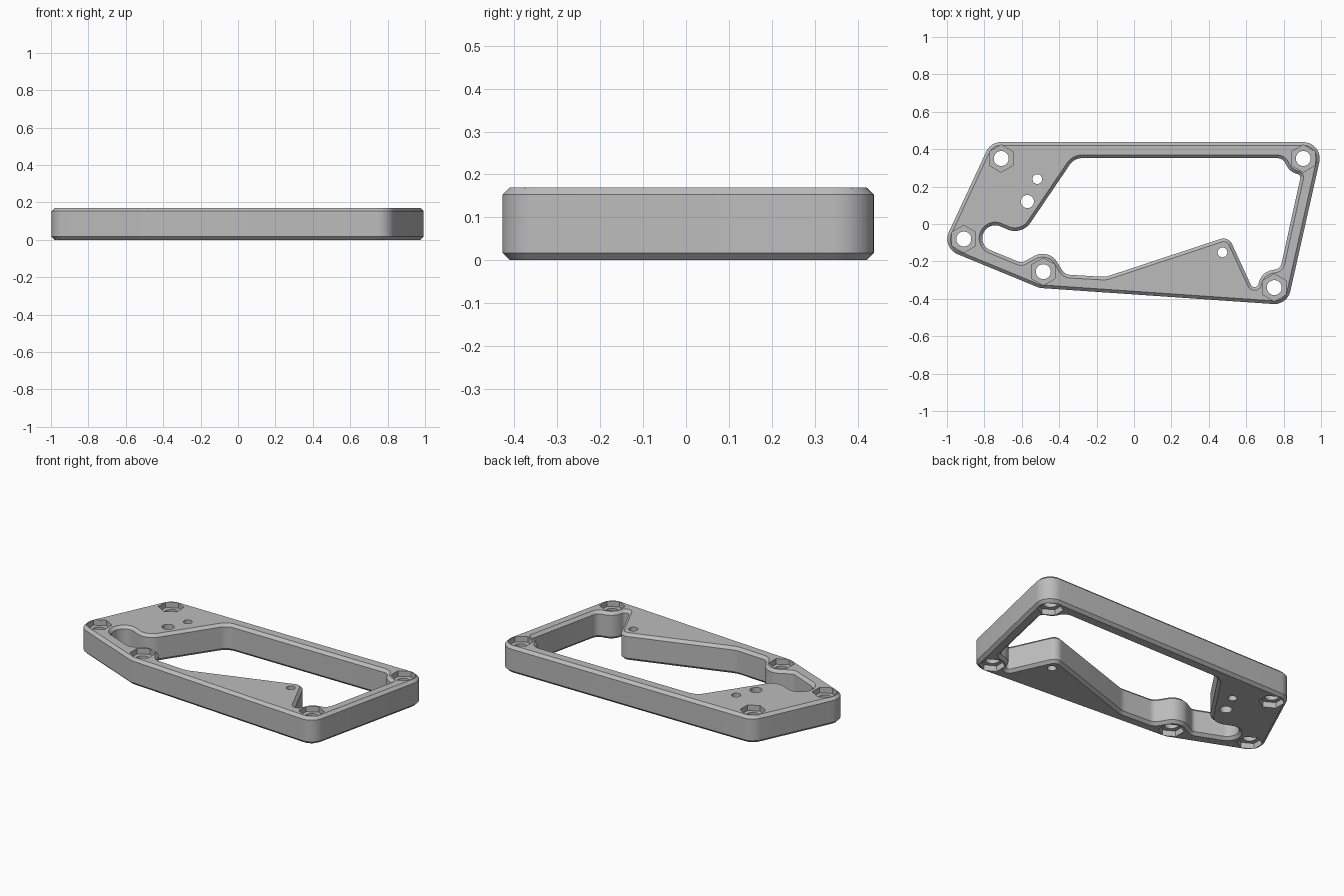
import bpy
import bmesh
import math
from mathutils import Vector

cube = bpy.data.objects.get("Cube")
if cube:
    bpy.data.objects.remove(cube, do_unlink=True)

HEIGHT, CHAMFER = 0.17, 0.017
BOSS_RADIUS, BOLT_RADIUS, HEX_RADIUS, HEX_DEPTH = 0.088, 0.04, 0.073, 0.035
BOLTS = [(-0.91, -0.08), (-0.485, -0.255), (0.75, -0.34), (0.905, 0.35), (-0.71, 0.35)]
SMALL_HOLES = [(-0.57, 0.12, 0.035), (-0.517, 0.24, 0.026), (0.473, -0.152, 0.026)]

# Opening corners: x, y, fillet radius (counterclockwise)
OPENING = [
    (-0.32, 0.352, 0.08), (-0.60, -0.062, 0.1), (-0.78, 0.015, 0.068), (-0.831, -0.114, 0.068),
    (-0.602, -0.208, 0.04), (-0.513, -0.16, 0.088), (-0.438, -0.16, 0.088), (-0.37, -0.27, 0.05),
    (-0.152, -0.283, 0.1), (0.505, -0.066, 0.05), (0.65, -0.38, 0.022), (0.682, -0.257, 0.088),
    (0.783, -0.238, 0.04), (0.893, 0.262, 0.02), (0.832, 0.278, 0.088), (0.797, 0.352, 0.05),
]

metal = bpy.data.materials.new("grey")
metal.use_nodes = True
grey = (0.5, 0.5, 0.5, 1)
metal.diffuse_color = grey
metal.node_tree.nodes["Principled BSDF"].inputs["Base Color"].default_value = grey


def hull_outline(centres, radius, steps=10):
    """Outline of a belt around equal circles; centres counterclockwise."""
    pts = [Vector(c) for c in centres]
    out = []
    for i, p in enumerate(pts):
        d0, d1 = p - pts[i - 1], pts[(i + 1) % len(pts)] - p
        a0 = math.atan2(-d0.x, d0.y)
        a0 = math.atan2(d0.y, d0.x) - math.pi / 2
        sweep = -d0.angle_signed(d1)
        for k in range(steps + 1):
            a = a0 + sweep * k / steps
            out.append(p + radius * Vector((math.cos(a), math.sin(a))))
    return out


def filleted_outline(corners, grow, steps=9):
    """Polygon with filleted corners, offset outwards by grow."""
    pts = [Vector(c[:2]) for c in corners]
    out = []
    for i, p in enumerate(pts):
        d0 = (p - pts[i - 1]).normalized()
        d1 = (pts[(i + 1) % len(pts)] - p).normalized()
        turn = -d0.angle_signed(d1)
        side = math.copysign(1, turn)
        r = corners[i][2]
        start = p - d0 * r * math.tan(abs(turn) / 2)
        centre = start + side * r * Vector((-d0.y, d0.x))
        a0 = math.atan2(d0.y, d0.x) - side * math.pi / 2
        for k in range(steps + 1):
            a = a0 + turn * k / steps
            out.append(centre + (r + side * grow) * Vector((math.cos(a), math.sin(a))))
    return out


def loft(name, layers):
    """Closed solid from (outline, z) layers with equal point counts."""
    bm = bmesh.new()
    rings = [[bm.verts.new((p.x, p.y, z)) for p in pts] for pts, z in layers]
    for low, high in zip(rings, rings[1:]):
        for i in range(len(low)):
            bm.faces.new((low[i - 1], low[i], high[i], high[i - 1]))
    bm.faces.new(rings[0][::-1])
    bm.faces.new(rings[-1])
    bmesh.ops.recalc_face_normals(bm, faces=bm.faces)
    mesh = bpy.data.meshes.new(name)
    bm.to_mesh(mesh)
    bm.free()
    mesh.materials.append(metal)
    obj = bpy.data.objects.new(name, mesh)
    bpy.context.collection.objects.link(obj)
    return obj


def prism(name, x, y, radius, sides, z0, z1):
    ring = [Vector((x + radius * math.sin(-t), y + radius * math.cos(t)))
            for t in (2 * math.pi * k / sides for k in range(sides))]
    return loft(name, [(ring, z0), (ring, z1)])


# Chamfered plate
inset = hull_outline(BOLTS, BOSS_RADIUS - CHAMFER)
full = hull_outline(BOLTS, BOSS_RADIUS)
plate = loft("frame_plate", [(inset, 0), (full, CHAMFER), (full, HEIGHT - CHAMFER), (inset, HEIGHT)])

# Opening with flared rims
wall = filleted_outline(OPENING, 0)
flare = filleted_outline(OPENING, CHAMFER)
wide = filleted_outline(OPENING, CHAMFER + 0.003)
cutters = [loft("opening_cutter", [(wide, -0.003), (flare, 0), (wall, CHAMFER),
                                   (wall, HEIGHT - CHAMFER), (flare, HEIGHT), (wide, HEIGHT + 0.003)])]

# Bolt holes with hexagonal pockets on both faces
for x, y in BOLTS:
    cutters.append(prism("bolt_cutter", x, y, BOLT_RADIUS, 32, -0.1, HEIGHT + 0.1))
    cutters.append(prism("lower_hex_cutter", x, y, HEX_RADIUS, 6, -0.05, HEX_DEPTH))
    cutters.append(prism("upper_hex_cutter", x, y, HEX_RADIUS, 6, HEIGHT - HEX_DEPTH, HEIGHT + 0.05))

# Small through holes
for x, y, r in SMALL_HOLES:
    cutters.append(prism("small_hole_cutter", x, y, r, 24, -0.1, HEIGHT + 0.1))

bpy.ops.object.select_all(action='DESELECT')
plate.select_set(True)
bpy.context.view_layer.objects.active = plate
for cutter in cutters:
    cutter.hide_render = True
    mod = plate.modifiers.new("cut", 'BOOLEAN')
    mod.operation = 'DIFFERENCE'
    mod.solver = 'EXACT'
    mod.object = cutter
    bpy.ops.object.modifier_apply(modifier=mod.name)
for cutter in cutters:
    bpy.data.objects.remove(cutter, do_unlink=True)

bpy.ops.object.shade_smooth_by_angle(angle=math.radians(30))
